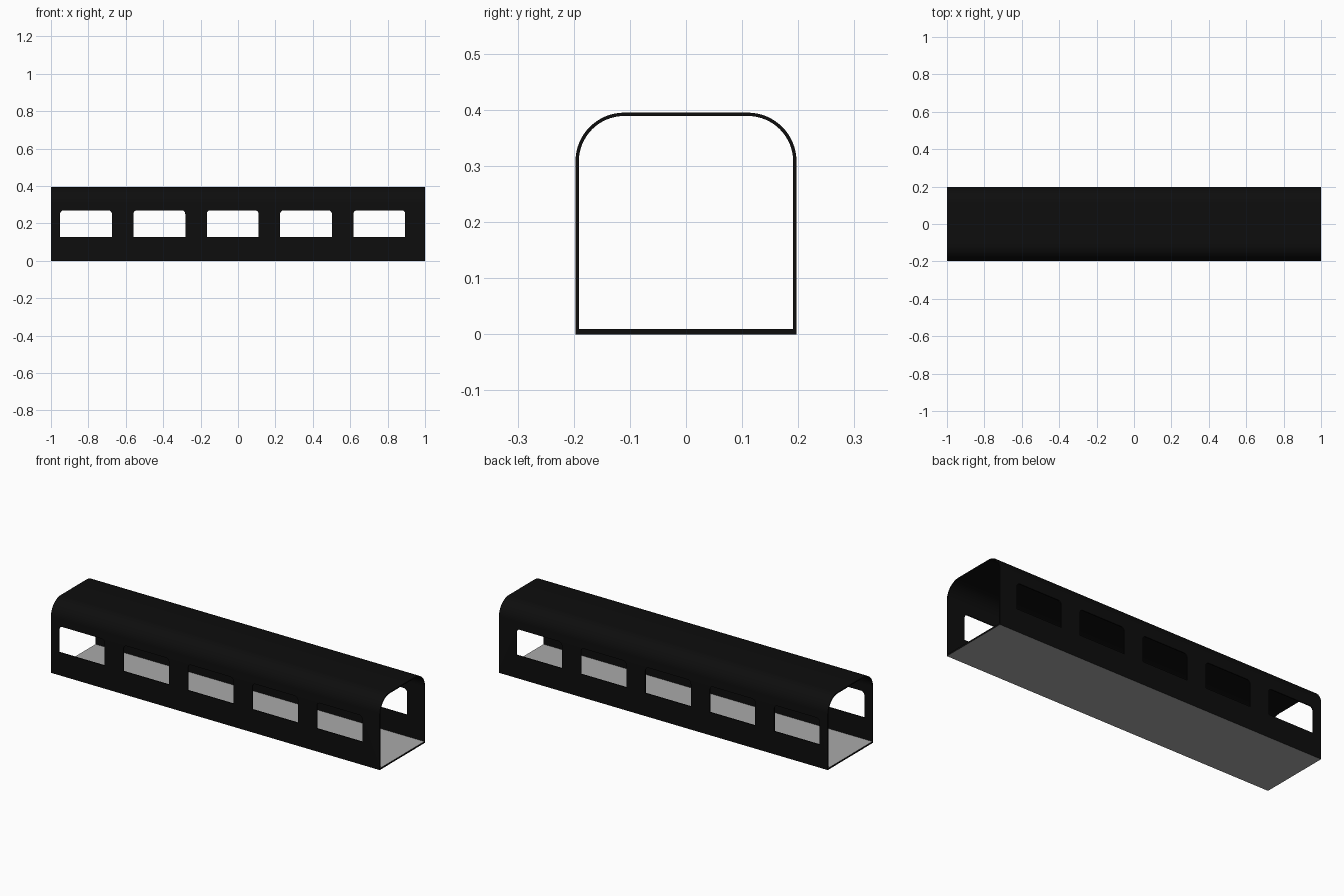
import bpy, bmesh
from math import sin, cos, pi, radians

if "Cube" in bpy.data.objects:
    bpy.data.objects.remove(bpy.data.objects["Cube"])

HALF_LEN, HALF_W, TOP = 1.0, 0.197, 0.395
WALL, FLOOR, ROOF_R = 0.006, 0.009, 0.087


def arc(cx, cz, r, a0, a1, n):
    return [(cx + r * cos(a0 + (a1 - a0) * i / n), cz + r * sin(a0 + (a1 - a0) * i / n))
            for i in range(n + 1)]


def prism(bm, start, offset):
    """Extrude a closed loop of 3D points along an offset."""
    n = len(start)
    a = [bm.verts.new(p) for p in start]
    b = [bm.verts.new([p[k] + offset[k] for k in range(3)]) for p in start]
    bm.faces.new(a)
    bm.faces.new(b)
    for i in range(n):
        j = (i + 1) % n
        bm.faces.new((a[i], a[j], b[j], b[i]))


def make_object(name, bm, *mats):
    bmesh.ops.recalc_face_normals(bm, faces=bm.faces[:])
    mesh = bpy.data.meshes.new(name)
    bm.to_mesh(mesh)
    bm.free()
    for m in mats:
        mesh.materials.append(m)
    obj = bpy.data.objects.new(name, mesh)
    bpy.context.collection.objects.link(obj)
    return obj


def colour(name, v):
    m = bpy.data.materials.new(name)
    m.diffuse_color = (v, v, v, 1)
    m.use_nodes = True
    m.node_tree.nodes["Principled BSDF"].inputs["Base Color"].default_value = m.diffuse_color
    return m


black = colour("black_shell", 0.004)
grey = colour("grey_floor", 0.4)


# Arched shell: walls and rounded roof as one thin profile along x
def arch(inset):
    w, r = HALF_W - inset, ROOF_R - inset
    cy, cz = HALF_W - ROOF_R, TOP - ROOF_R
    return ([(w, FLOOR)] + arc(cy, cz, r, 0, pi / 2, 16)
            + arc(-cy, cz, r, pi / 2, pi, 16) + [(-w, FLOOR)])


bm = bmesh.new()
section = arch(0) + arch(WALL)[::-1]
prism(bm, [(-HALF_LEN, y, z) for y, z in section], (2 * HALF_LEN, 0, 0))
shell = make_object("carriage_shell", bm, black)

# Window cutters: square sills, rounded upper corners, through both walls
W, Z0, Z1, R = 0.277, 0.126, 0.27, 0.02
bm = bmesh.new()
for i in range(5):
    x0 = -0.951 + i * 0.392
    x1 = x0 + W
    outline = ([(x0, Z0), (x1, Z0)] + arc(x1 - R, Z1 - R, R, 0, pi / 2, 6)
               + arc(x0 + R, Z1 - R, R, pi / 2, pi, 6))
    prism(bm, [(x, -0.3, z) for x, z in outline], (0, 0.6, 0))
cutter = make_object("window_cutter", bm, black)
cutter.hide_render = True

cut = shell.modifiers.new("windows", 'BOOLEAN')
cut.operation = 'DIFFERENCE'
cut.solver = 'EXACT'
cut.object = cutter
bpy.context.view_layer.objects.active = shell
shell.select_set(True)
bpy.ops.object.modifier_apply(modifier=cut.name)
bpy.data.objects.remove(cutter)
bpy.ops.object.shade_smooth_by_angle(angle=radians(30))

# Floor slab: grey faces with black edges
bm = bmesh.new()
prism(bm, [(-HALF_LEN, -HALF_W, 0), (HALF_LEN, -HALF_W, 0),
           (HALF_LEN, HALF_W, 0), (-HALF_LEN, HALF_W, 0)], (0, 0, FLOOR))
bm.normal_update()
for f in bm.faces:
    f.material_index = 0 if abs(f.normal.z) > 0.5 else 1
make_object("floor", bm, grey, black)
